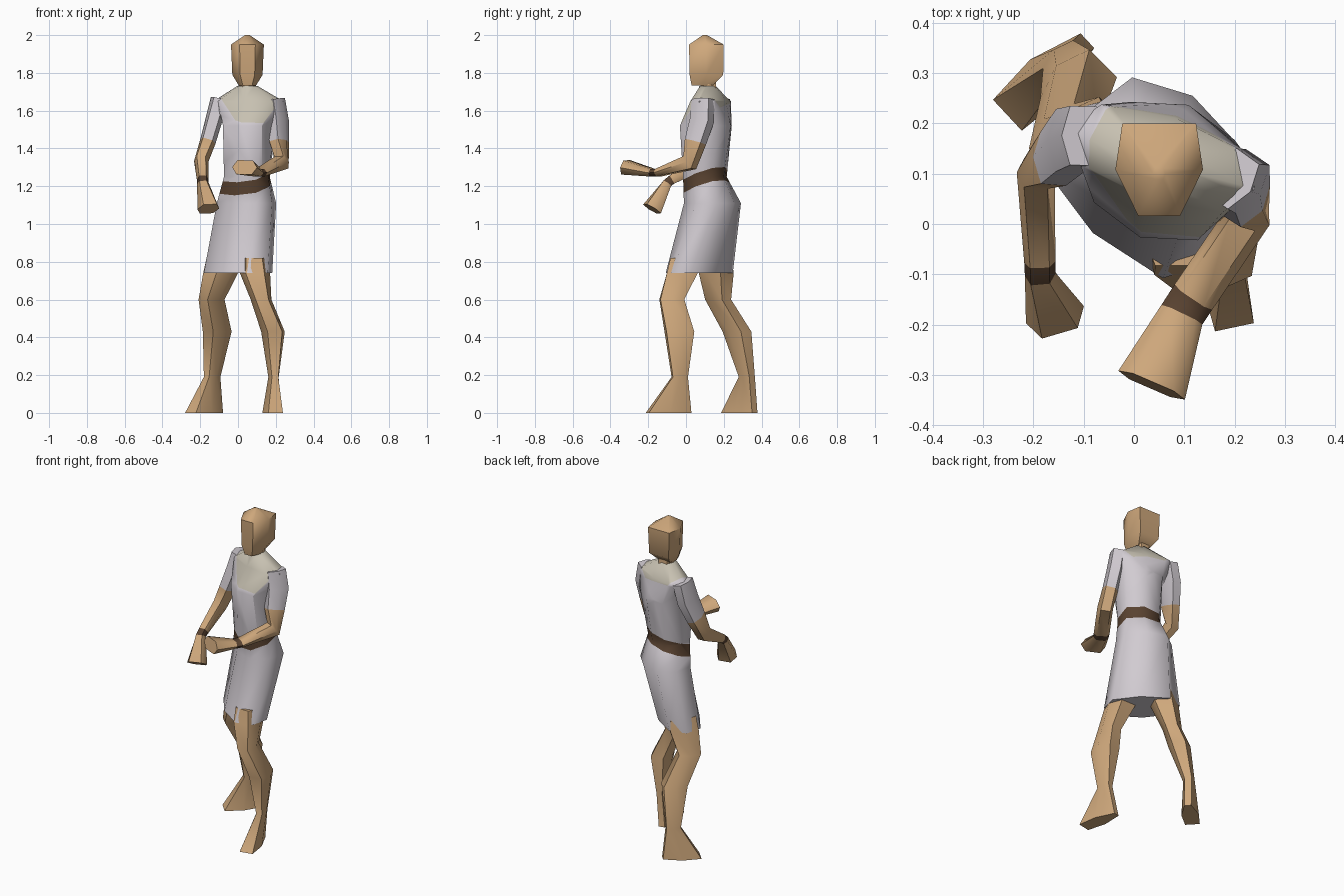
import bpy, bmesh
from math import cos, sin, pi, radians, copysign
from mathutils import Vector

if "Cube" in bpy.data.objects:
    bpy.data.objects.remove(bpy.data.objects["Cube"])


def material(name, rgb):
    m = bpy.data.materials.new(name)
    m.use_nodes = True
    m.diffuse_color = (*rgb, 1)
    m.node_tree.nodes["Principled BSDF"].inputs["Base Color"].default_value = (*rgb, 1)
    return m


MATS = [material("skin", (0.62, 0.39, 0.2)),
        material("dress_grey", (0.64, 0.6, 0.64)),
        material("collar_beige", (0.57, 0.53, 0.44)),
        material("leather_brown", (0.1, 0.055, 0.03))]
SKIN, DRESS, COLLAR, LEATHER = range(4)
Z = Vector((0, 0, 1))
parts = []


def power(v, p):
    return copysign(abs(v) ** p, v) if abs(v) > 1e-6 else 0


def loft(name, rings, sides=6, flat=True, p=0.7, bands=(), paint=None):
    """Rings are (x, y, z, half width, half depth, yaw, taper)."""
    bm = bmesh.new()
    loops = []
    centres = [Vector(r[:3]) for r in rings]
    for i, (x, y, z, a, b, yaw, taper) in enumerate(rings):
        n = Z
        if not flat:
            before, after = centres[max(i - 1, 0)], centres[min(i + 1, len(rings) - 1)]
            n = (before - after).normalized()
        u = Vector((cos(radians(yaw)), sin(radians(yaw)), 0))
        u = (u - n * u.dot(n)).normalized()
        v = n.cross(u)
        loop = []
        for k in range(sides):
            c, s = cos(2 * pi * k / sides), sin(2 * pi * k / sides)
            c, s = power(c, p), power(s, p)
            loop.append(bm.verts.new(centres[i] + u * a * c * (1 - taper * s) + v * b * s))
        loops.append(loop)
    for i, (low, high) in enumerate(zip(loops, loops[1:])):
        for k in range(sides):
            j = (k + 1) % sides
            f = bm.faces.new((low[k], low[j], high[j], high[k]))
            f.material_index = bands[i] if bands else SKIN
    for loop, end in ((loops[0], 0), (loops[-1], -1)):
        f = bm.faces.new(loop)
        f.material_index = bands[end] if bands else SKIN
    if paint:
        paint(bm)
    bmesh.ops.recalc_face_normals(bm, faces=bm.faces)
    me = bpy.data.meshes.new(name)
    bm.to_mesh(me)
    bm.free()
    for m in MATS:
        me.materials.append(m)
    ob = bpy.data.objects.new(name, me)
    bpy.context.collection.objects.link(ob)
    parts.append(ob)


# Tilted boundaries of the belt and collar: z = h + sx * x + sy * y
BELT_LOW, BELT_TOP = (1.15, 0.2, 0.3), (1.22, 0.2, 0.3)
NECKLINE = [(1.545, 0, 0.4), (1.53, -1.1, 0.3), (1.39, 1.1, 0.3)]


def above(c, plane):
    h, sx, sy = plane
    return c.z > h + sx * c.x + sy * c.y


def paint_dress(bm):
    for h, sx, sy in [BELT_LOW, BELT_TOP] + NECKLINE:
        # the neckline cuts only touch the upper chest
        faces = [f for f in bm.faces
                 if h < 1.3 or f.calc_center_median().z > 1.4]
        geom = set(faces)
        for f in faces:
            geom.update(f.edges)
            geom.update(f.verts)
        bmesh.ops.bisect_plane(bm, geom=list(geom), plane_co=(0, 0, h),
                               plane_no=(-sx, -sy, 1))
    for f in bm.faces:
        c = f.calc_center_median()
        f.material_index = DRESS
        if above(c, BELT_LOW) and not above(c, BELT_TOP):
            f.material_index = LEATHER
        elif all(above(c, pl) for pl in NECKLINE):
            f.material_index = COLLAR


# Dress, from hem to neck
loft("dress", [
    (0.0, 0.07, 0.74, 0.215, 0.12, -43, 0),
    (0.045, 0.14, 1.11, 0.16, 0.135, -32, 0),
    (0.047, 0.1, 1.25, 0.125, 0.11, -25, 0),
    (0.06, 0.105, 1.52, 0.145, 0.14, -20, 0),
    (0.055, 0.13, 1.65, 0.195, 0.085, -18, 0),
    (0.05, 0.115, 1.73, 0.055, 0.045, -10, 0)],
    sides=8, p=0.8, paint=paint_dress)

# Head and neck
loft("neck", [(0.05, 0.12, 1.69, 0.05, 0.045, 0, 0),
              (0.05, 0.115, 1.8, 0.04, 0.045, 0, 0)])
loft("head", [
    (0.05, 0.085, 1.732, 0.045, 0.06, 0, -0.2),
    (0.05, 0.108, 1.79, 0.08, 0.097, 0, -0.3),
    (0.05, 0.108, 1.95, 0.087, 0.1, 0, -0.3),
    (0.05, 0.1, 2.0, 0.012, 0.012, 0, 0)], p=0.6)

# Legs, from thigh to sole
loft("left_leg", [
    (0.085, -0.01, 0.82, 0.07, 0.08, 0, 0),
    (0.09, -0.02, 0.74, 0.08, 0.09, 0, 0),
    (0.122, -0.075, 0.6, 0.055, 0.07, 5, 0),
    (0.185, -0.035, 0.43, 0.063, 0.082, 8, 0),
    (0.188, -0.033, 0.19, 0.028, 0.045, 12, 0),
    (0.175, -0.09, 0, 0.047, 0.13, 12, 0.4)])
loft("right_leg", [
    (-0.085, 0.16, 0.82, 0.07, 0.08, -45, 0),
    (-0.092, 0.16, 0.74, 0.08, 0.09, -45, 0),
    (-0.14, 0.17, 0.6, 0.055, 0.07, -45, 0),
    (-0.11, 0.27, 0.43, 0.063, 0.076, -45, 0),
    (-0.137, 0.322, 0.19, 0.033, 0.045, -47, 0),
    (-0.172, 0.29, 0, 0.05, 0.12, -47, 0.4)])

# Arms, from sleeve to hand
ARM = (DRESS, DRESS, SKIN, SKIN, LEATHER, SKIN)
loft("left_arm", [
    (0.195, 0.09, 1.66, 0.045, 0.06, -35, 0),
    (0.212, 0.085, 1.55, 0.047, 0.065, -35, 0),
    (0.218, 0.05, 1.435, 0.045, 0.057, -35, 0),
    (0.23, 0.02, 1.325, 0.045, 0.045, -35, 0),
    (0.118, -0.145, 1.272, 0.045, 0.022, -35, 0),
    (0.095, -0.18, 1.272, 0.045, 0.022, -35, 0),
    (0.035, -0.32, 1.3, 0.072, 0.042, -30, 0)], flat=False, bands=ARM)
loft("right_arm", [
    (-0.1, 0.175, 1.66, 0.045, 0.065, 0, 0),
    (-0.128, 0.165, 1.55, 0.045, 0.07, 0, 0),
    (-0.16, 0.13, 1.435, 0.042, 0.06, 0, 0),
    (-0.195, 0.1, 1.33, 0.038, 0.045, 0, 0),
    (-0.187, -0.075, 1.235, 0.031, 0.027, 0, 0),
    (-0.186, -0.1, 1.215, 0.031, 0.027, 0, 0),
    (-0.157, -0.18, 1.08, 0.06, 0.05, 15, 0)], flat=False, bands=ARM)

# Soft shading with crisp creases
bpy.ops.object.select_all(action='DESELECT')
for ob in parts:
    ob.select_set(True)
bpy.context.view_layer.objects.active = parts[0]
bpy.ops.object.shade_smooth_by_angle(angle=radians(55))
